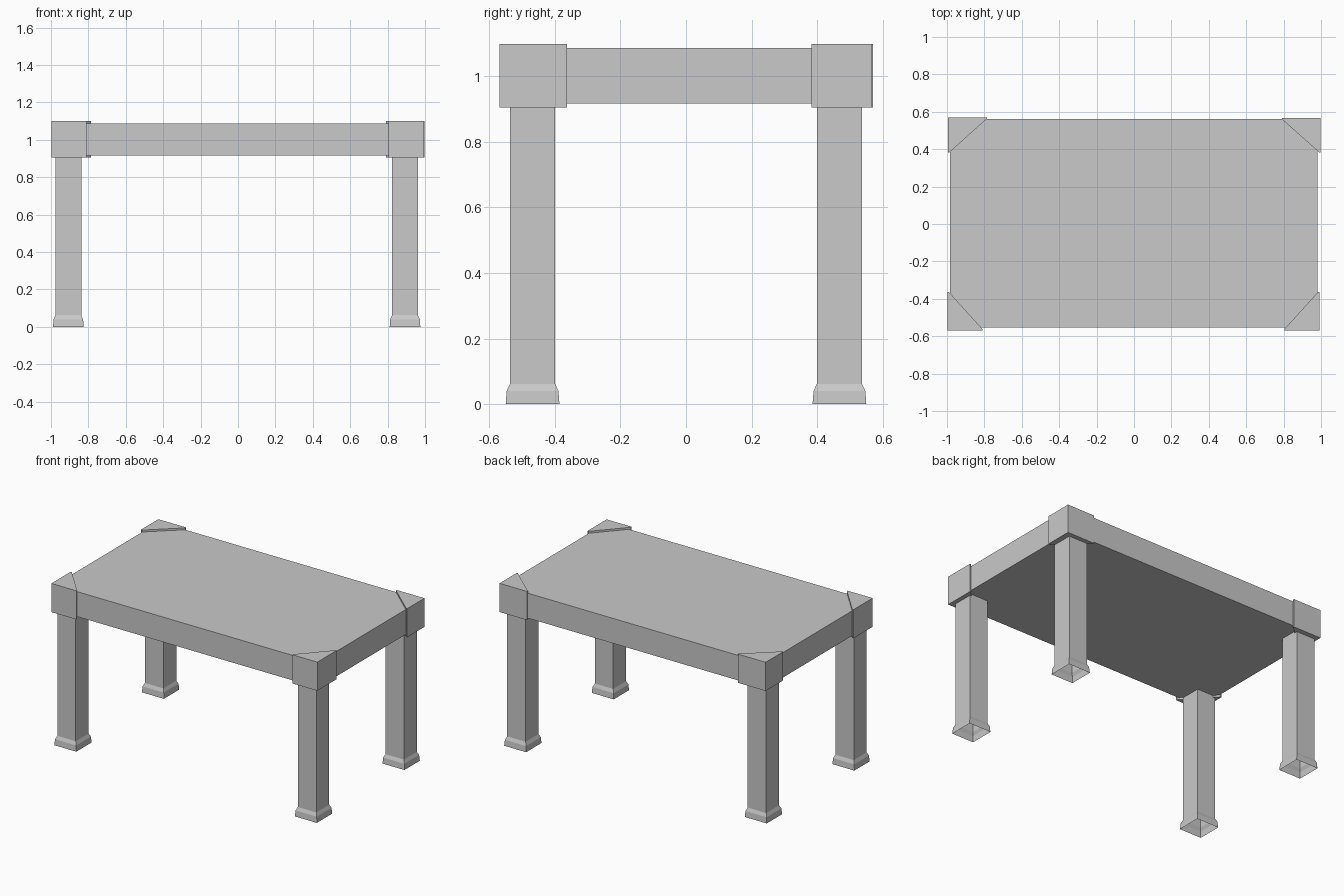
import bpy
import bmesh

cube = bpy.data.objects.get("Cube")
if cube:
    bpy.data.objects.remove(cube, do_unlink=True)

grey = bpy.data.materials.new("plain_grey")
grey.use_nodes = True
colour = (0.588, 0.588, 0.588, 1)
grey.diffuse_color = colour
grey.node_tree.nodes["Principled BSDF"].inputs["Base Color"].default_value = colour


def loft(name, rings, cap_bottom=True, cap_top=True):
    """Join horizontal rings of points, listed from bottom to top."""
    bm = bmesh.new()
    loops = [[bm.verts.new(p) for p in ring] for ring in rings]
    n = len(loops[0])
    for low, high in zip(loops, loops[1:]):
        for i in range(n):
            j = (i + 1) % n
            bm.faces.new((low[i], low[j], high[j], high[i]))
    if cap_bottom:
        bm.faces.new(loops[0][::-1])
    if cap_top:
        bm.faces.new(loops[-1])
    bmesh.ops.recalc_face_normals(bm, faces=bm.faces)
    mesh = bpy.data.meshes.new(name)
    bm.to_mesh(mesh)
    bm.free()
    mesh.materials.append(grey)
    obj = bpy.data.objects.new(name, mesh)
    bpy.context.collection.objects.link(obj)
    return obj


def square(x, y, half, z):
    return [(x - half, y - half, z), (x + half, y - half, z),
            (x + half, y + half, z), (x - half, y + half, z)]


# Table top slab
slab = [(-0.985, -0.553), (0.982, -0.553), (0.982, 0.562), (-0.985, 0.562)]
loft("table_top", [[(x, y, z) for x, y in slab] for z in (0.917, 1.086)])

# Legs with flared, open-bottomed feet
FOOT_PROFILE = [(0.082, 0), (0.079, 0.04), (0.069, 0.062), (0.069, 0.93)]
for side, x in (("right", -0.907), ("left", 0.893)):
    for end, y in (("front", -0.468), ("back", 0.468)):
        loft(f"{end}_{side}_leg",
             [square(x, y, half, z) for half, z in FOOT_PROFILE],
             cap_bottom=False)

# Triangular corner brackets: corner position and arm lengths along x and y
BRACKETS = {
    "front_right": (-0.998, -0.569, 0.187, 0.206),
    "front_left": (0.992, -0.569, -0.187, 0.206),
    "back_right": (-0.995, 0.570, 0.208, -0.187),
    "back_left": (0.998, 0.567, -0.206, -0.184),
}
for corner, (x, y, dx, dy) in BRACKETS.items():
    # Blunt tips wrap just past the slab edge before the diagonal starts
    lip_x = 0.008 if dx > 0 else -0.008
    lip_y = 0.008 if dy > 0 else -0.008
    outline = [(x, y), (x + dx, y), (x + dx, y + lip_y),
               (x + lip_x, y + dy), (x, y + dy)]
    loft(f"{corner}_corner_bracket",
         [[(px, py, z) for px, py in outline] for z in (0.905, 1.099)])
